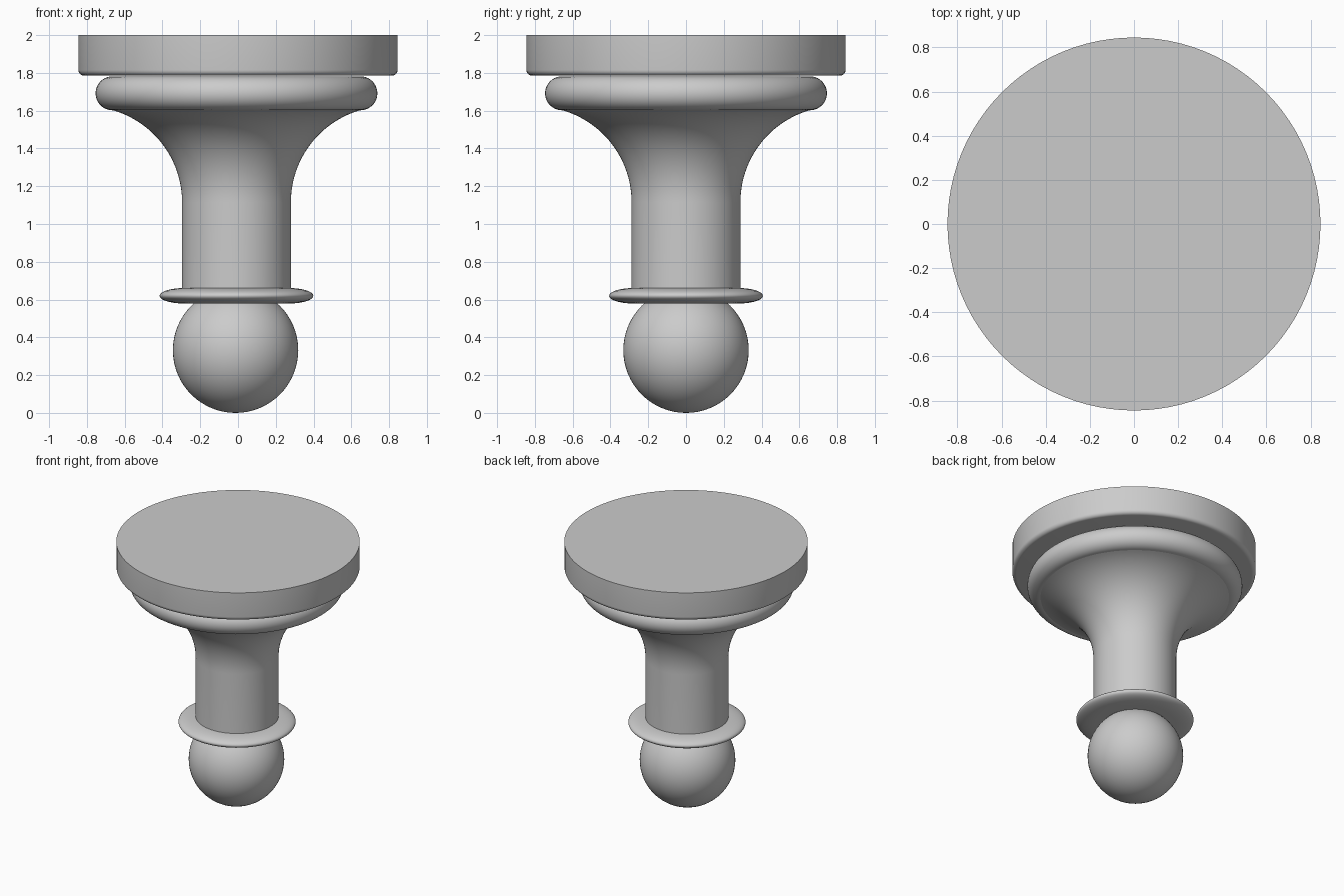
import bpy
import bmesh
import math

cube = bpy.data.objects.get("Cube")
if cube:
    bpy.data.objects.remove(cube, do_unlink=True)

grey = bpy.data.materials.new("plain grey")
grey.use_nodes = True
colour = (0.6, 0.6, 0.6, 1)
grey.diffuse_color = colour
grey.node_tree.nodes["Principled BSDF"].inputs["Base Color"].default_value = colour


def arc(cr, cz, a, b, start, end, steps=16):
    """Points (radius, height) along an elliptical arc, angles in degrees."""
    angles = [math.radians(start + (end - start) * i / steps) for i in range(steps + 1)]
    return [(cr + a * math.cos(t), cz + b * math.sin(t)) for t in angles]


def finish(obj):
    obj.data.materials.append(grey)
    bpy.ops.object.select_all(action='DESELECT')
    obj.select_set(True)
    bpy.context.view_layer.objects.active = obj
    bpy.ops.object.shade_smooth_by_angle(angle=math.radians(35))


def lathe(name, profile, x=0.0, segments=96):
    """Revolve a bottom-to-top profile about the vertical axis and cap its ends."""
    bm = bmesh.new()
    rings = []
    for r, z in profile:
        rings.append([bm.verts.new((r * math.cos(math.tau * i / segments),
                                    r * math.sin(math.tau * i / segments), z))
                      for i in range(segments)])
    for low, high in zip(rings, rings[1:]):
        for i in range(segments):
            j = (i + 1) % segments
            bm.faces.new((low[i], low[j], high[j], high[i]))
    bm.faces.new(rings[0][::-1])
    bm.faces.new(rings[-1])
    mesh = bpy.data.meshes.new(name)
    bm.to_mesh(mesh)
    bm.free()
    obj = bpy.data.objects.new(name, mesh)
    obj.location.x = x
    bpy.context.collection.objects.link(obj)
    finish(obj)


# Wide plate with a rounded lower edge
lathe("mounting_plate", arc(0.815, 1.815, 0.03, 0.03, -90, 0, 6) + [(0.845, 2.0)])

# Rounded ring below the plate
lathe("rounded_ring", arc(0.656, 1.692, 0.09, 0.09, -90, 90, 20), x=-0.008)

# Straight stem flaring out in a circular sweep
lathe("flared_stem", [(0.288, 0.62)] + arc(0.795, 1.115, 0.507, 0.507, 180, 105, 24),
      x=-0.008)

# Thin collar with an elliptical rim
lathe("collar", arc(0.277, 0.62, 0.13, 0.041, -90, 90, 20), x=-0.008)

# Ball at the lower end
bpy.ops.mesh.primitive_uv_sphere_add(segments=64, ring_count=32, radius=0.332,
                                     location=(-0.013, 0, 0.332))
ball = bpy.context.object
ball.name = "ball"
finish(ball)
